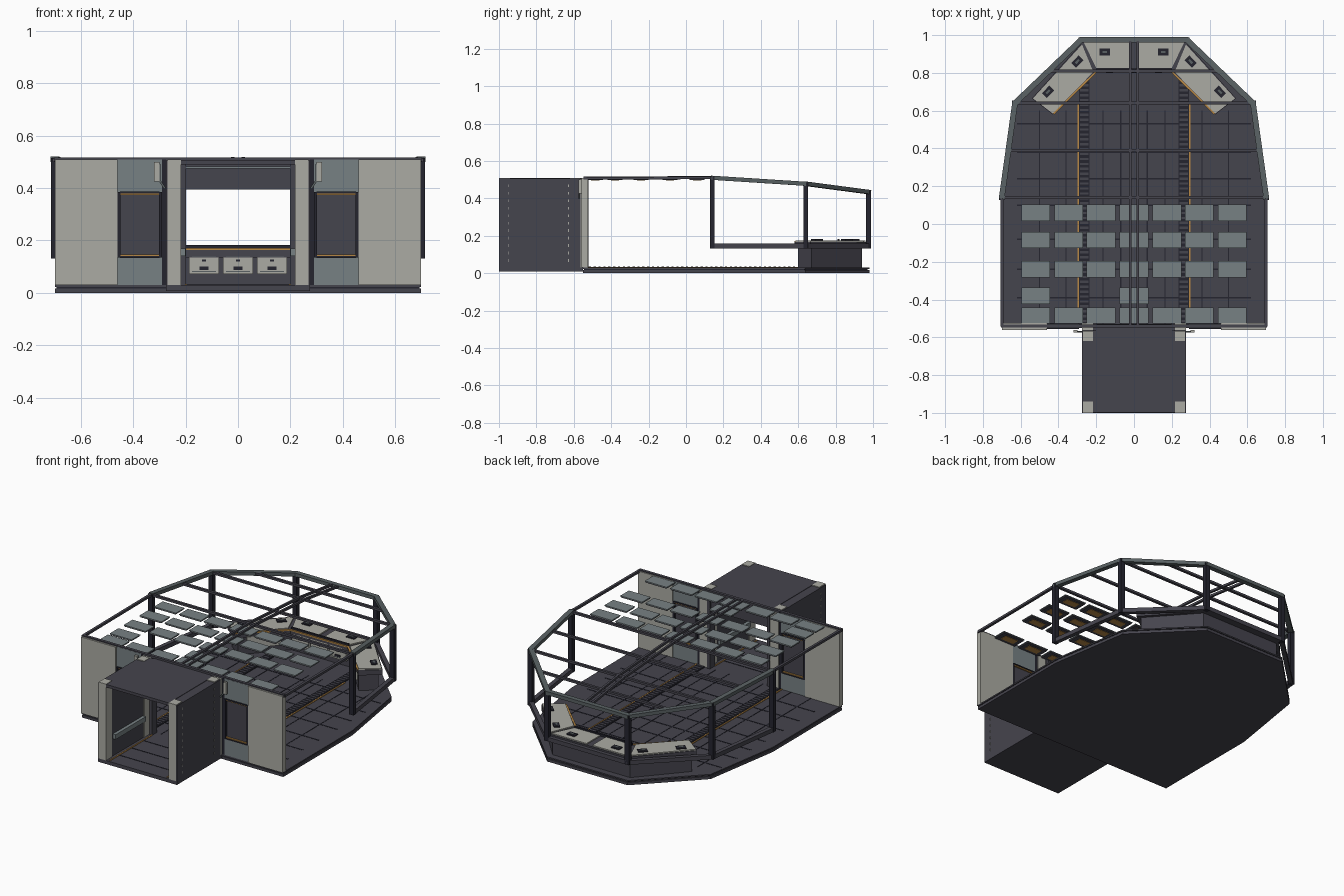
import bpy, bmesh
from mathutils import Vector, Matrix

cube = bpy.data.objects.get("Cube")
if cube:
    bpy.data.objects.remove(cube)


def material(name, r, g, b):
    m = bpy.data.materials.new(name)
    m.use_nodes = True
    m.diffuse_color = (r, g, b, 1)
    m.node_tree.nodes["Principled BSDF"].inputs["Base Color"].default_value = (r, g, b, 1)
    return m


LIGHT = material("pale panel", .41, .41, .37)
DARK = material("charcoal", .06, .058, .075)
SLATE = material("blue grey", .185, .22, .23)
NAVY = material("dark navy", .018, .018, .028)
ORANGE = material("amber", .48, .25, .06)
TRIM = material("grey trim", .10, .12, .125)


def finish(name, bm, mat, mirror):
    bmesh.ops.recalc_face_normals(bm, faces=bm.faces)
    me = bpy.data.meshes.new(name)
    bm.to_mesh(me)
    bm.free()
    me.materials.append(mat)
    ob = bpy.data.objects.new(name, me)
    bpy.context.collection.objects.link(ob)
    if mirror:
        ob.modifiers.new("Mirror", 'MIRROR').use_mirror_merge = False
    return ob


def add_box(bm, x0, x1, y0, y1, z0, z1):
    mid = Vector((x0 + x1, y0 + y1, z0 + z1)) / 2
    size = Matrix.Diagonal((x1 - x0, y1 - y0, z1 - z0, 1))
    bmesh.ops.create_cube(bm, size=1, matrix=Matrix.Translation(mid) @ size)


def boxes(name, mat, *dims, mirror=False):
    bm = bmesh.new()
    for d in dims:
        add_box(bm, *d)
    return finish(name, bm, mat, mirror)


def beams(name, mat, path, w, h, mirror=False):
    """Straight bars between consecutive path points."""
    bm = bmesh.new()
    for p, q in zip(path, path[1:]):
        p, q = Vector(p), Vector(q)
        d = (q - p).normalized()
        up = Vector((0, 0, 1)) if abs(d.z) < .9 else Vector((0, 1, 0))
        side = d.cross(up).normalized()
        rot = Matrix((d, side, side.cross(d))).transposed().to_4x4()
        size = Matrix.Diagonal(((q - p).length + w * .4, w, h, 1))
        bmesh.ops.create_cube(bm, size=1, matrix=Matrix.Translation((p + q) / 2) @ rot @ size)
    return finish(name, bm, mat, mirror)


def prism(name, mat, pts, z0, z1, mirror=False):
    bm = bmesh.new()
    f = bm.faces.new([bm.verts.new((x, y, z0)) for x, y in pts])
    ext = bmesh.ops.extrude_face_region(bm, geom=[f], use_keep_orig=True)
    for v in ext["geom"]:
        if isinstance(v, bmesh.types.BMVert):
            v.co.z = z1
    return finish(name, bm, mat, mirror)


def turned_box(name, mat, x, y, z, sx, sy, sz, ang):
    bm = bmesh.new()
    m = Matrix.Translation((x, y, z)) @ Matrix.Rotation(ang, 4, 'Z')
    bmesh.ops.create_cube(bm, size=1, matrix=m @ Matrix.Diagonal((sx, sy, sz, 1)))
    return finish(name, bm, mat, True)


# Deck
half = [(.7, -.55), (.7, .14), (.62, .64), (.28, .98)]


def outline(k):
    return [(x * k, y * k) for x, y in half] + [(-x * k, y * k) for x, y in reversed(half)]


prism("deck_lower", DARK, outline(1), 0, .017)
prism("deck_gap", NAVY, outline(.99), .017, .022)
prism("deck_upper", DARK, outline(1), .022, .03)
boxes("deck_seams_long", NAVY, *[(x - .003, x + .003, -.53, .6, .03, .0315)
      for x in (.07, .165, .36, .5)], mirror=True)
boxes("deck_seams_cross", NAVY, *[(-.62, .62, y - .004, y + .004, .03, .0317)
      for y in (-.39, -.24, -.08, .1, .24, .38, .53)])
boxes("floor_track", NAVY, (.235, .29, -.53, .78, .03, .034), mirror=True)
boxes("track_rungs", DARK, *[(.24, .285, -.52 + i * .026, -.508 + i * .026, .034, .037)
      for i in range(50)], mirror=True)
boxes("track_light_strip", ORANGE, (.292, .3, -.53, .64, .03, .034), mirror=True)

# Front bulkhead
boxes("bulkhead_panel", LIGHT, (.46, .7, -.56, -.525, .03, .51), mirror=True)
boxes("bulkhead_window_wall", SLATE, (.29, .46, -.55, -.53, .03, .14),
      (.29, .46, -.55, -.53, .38, .51), (.45, .46, -.55, -.53, .14, .38),
      (.29, .3, -.55, -.53, .14, .38), mirror=True)
boxes("window_pane", DARK, (.3, .45, -.543, -.537, .14, .38), mirror=True)
boxes("window_frame", NAVY, (.29, .302, -.556, -.524, .135, .385),
      (.448, .46, -.556, -.524, .135, .385), (.3, .45, -.556, -.524, .38, .387),
      (.3, .45, -.556, -.524, .133, .14), mirror=True)
boxes("window_lights", ORANGE, (.302, .448, -.552, -.528, .374, .38),
      (.302, .448, -.552, -.528, .14, .146), mirror=True)
boxes("door_post", LIGHT, (.218, .275, -.565, -.525, .03, .505), mirror=True)
boxes("door_jamb", DARK, (.198, .218, -.57, -.52, .03, .5), mirror=True)
boxes("door_side_gap", NAVY, (.275, .29, -.55, -.53, .03, .51), mirror=True)
boxes("door_lintel", DARK, (-.2, .2, -.56, -.53, .395, .505))
boxes("door_lintel_strip", SLATE, (-.215, .215, -.568, -.56, .475, .483))
boxes("wall_lamp", LIGHT, (.3, .32, -.575, -.56, .425, .5), mirror=True)
beams("lamp_bracket", TRIM, [(.28, -.57, .4), (.3, -.57, .43), (.3, -.57, .49)],
      .008, .008, mirror=True)

# Entry corridor
boxes("corridor_floor", DARK, (-.275, .275, -1, -.55, .008, .03))
boxes("corridor_wall", DARK, (.222, .273, -.94, -.62, .03, .5),
      (.27, .275, -1, -.565, .03, .505), mirror=True)
boxes("corridor_roof", DARK, (-.218, .218, -.998, -.56, .49, .508),
      (-.273, .273, -.94, -.62, .495, .505))
boxes("corridor_post", LIGHT, (.218, .27, -1, -.94, .03, .51),
      (.218, .27, -.62, -.566, .03, .51), mirror=True)
boxes("corridor_handrail", SLATE, (.2, .22, -.93, -.63, .14, .17), mirror=True)
boxes("corridor_floor_light", ORANGE, (.195, .203, -.99, -.57, .03, .034), mirror=True)
boxes("corridor_floor_seams", NAVY, *[(-.2, .2, y, y + .006, .03, .032)
      for y in (-.9, -.78, -.66)])
boxes("corridor_rivets", LIGHT, *[(.275, .276, y, y + .004, .06 + i * .04, .075 + i * .04)
      for y in (-.95, -.63) for i in range(11)], mirror=True)

# Roof frame
R = [(.7, -.54, .507), (.7, .14, .51), (.63, .64, .478), (.28, .975, .434)]
beams("roof_side_rail", DARK, R[:2], .016, .014, mirror=True)
beams("roof_front_rail", DARK, [(-.7, -.54, .509), (.7, -.54, .509)], .018, .016)
beams("roof_sloped_rail", TRIM, R[1:], .03, .022, mirror=True)
beams("roof_rear_rail", TRIM, [R[3], (-.28, .975, .434)], .03, .022)
for i, (x, y, z) in enumerate([(.7, .14, .509), (.665, .39, .494), (.63, .64, .478), (.46, .81, .457)]):
    beams("roof_cross_beam_%d" % i, DARK, [(-x, y, z), (x, y, z)], .016, .014)
beams("roof_ridge_beam", DARK, [(.02, -.54, .51), (.02, .14, .512), (.02, .64, .481),
      (.02, .975, .437)], .013, .014, mirror=True)

# Window columns and sill
low = [(x, y, .145) for x, y, z in R[1:]]
for i, (top, foot) in enumerate(zip(R[1:], low)):
    beams("column_%d" % i, NAVY, [(foot[0], foot[1], .138), top], .03, .026, mirror=True)
beams("sill_side", DARK, low, .026, .026, mirror=True)
beams("sill_rear", DARK, [low[2], (-.28, .975, .145)], .026, .026)

# Hanging ceiling panels
cols = [-.52, -.345, -.175, 0, .175, .345, .52]
spots = [(x, y) for y in (.06, -.085, -.24, -.485) for x in cols] + [(-.52, -.38), (0, -.38)]
for name, mat, w, d, z0, z1 in (("ceiling_panel_top", SLATE, .076, .043, .503, .508),
                                ("ceiling_panel_tray", DARK, .072, .04, .497, .503),
                                ("ceiling_panel_lamp", ORANGE, .045, .022, .495, .497)):
    boxes(name, mat, *[(x - w, x + w, y - d, y + d, z0, z1) for x, y in spots])

# Control consoles
base = [(0, .83), (.21, .83), (.42, .6), (.51, .67), (.27, .94), (0, .94)]
desk = [(0, .805), (.2, .805), (.43, .58), (.54, .665), (.27, .965), (0, .965)]
prism("console_base", DARK, base, .03, .135, mirror=True)
prism("console_desk", DARK, desk, .135, .168, mirror=True)
prism("console_top_rear", LIGHT, [(.02, .825), (.2, .825), (.265, .96), (.02, .96)],
      .168, .175, mirror=True)
prism("console_top_wing", LIGHT, [(.215, .805), (.43, .585), (.535, .665), (.275, .95)],
      .168, .175, mirror=True)
beams("console_edge_light", ORANGE, [(0, .806, .167), (.2, .806, .167), (.425, .585, .167)],
      .01, .008, mirror=True)
boxes("console_rear_edge", NAVY, (-.2, .2, .81, .822, .168, .182))
for x, y, a in ((.155, .91, 0), (.3, .86, -.8), (.455, .7, -.8)):
    turned_box("console_screen", NAVY, x, y, .178, .055, .036, .007, a)
    turned_box("console_screen_glass", TRIM, x, y, .182, .025, .012, .003, a)
drawers = (-.13, 0, .13)
boxes("console_drawers", LIGHT, *[(x - .058, x + .058, .805, .831, .072, .148) for x in drawers])
boxes("drawer_frames", TRIM, *[(x - .046, x + .046, .803, .805, .08, .083) for x in drawers],
      *[(x - .046, x + .046, .803, .805, .138, .141) for x in drawers])
boxes("drawer_handles", NAVY, *[(x - .018, x + .018, .8, .805, .088, .1) for x in drawers],
      *[(x - .008, x + .008, .8, .805, .12, .127) for x in drawers])
turned_box("wing_drawers", LIGHT, .315, .705, .108, .2, .02, .07, -.82)
